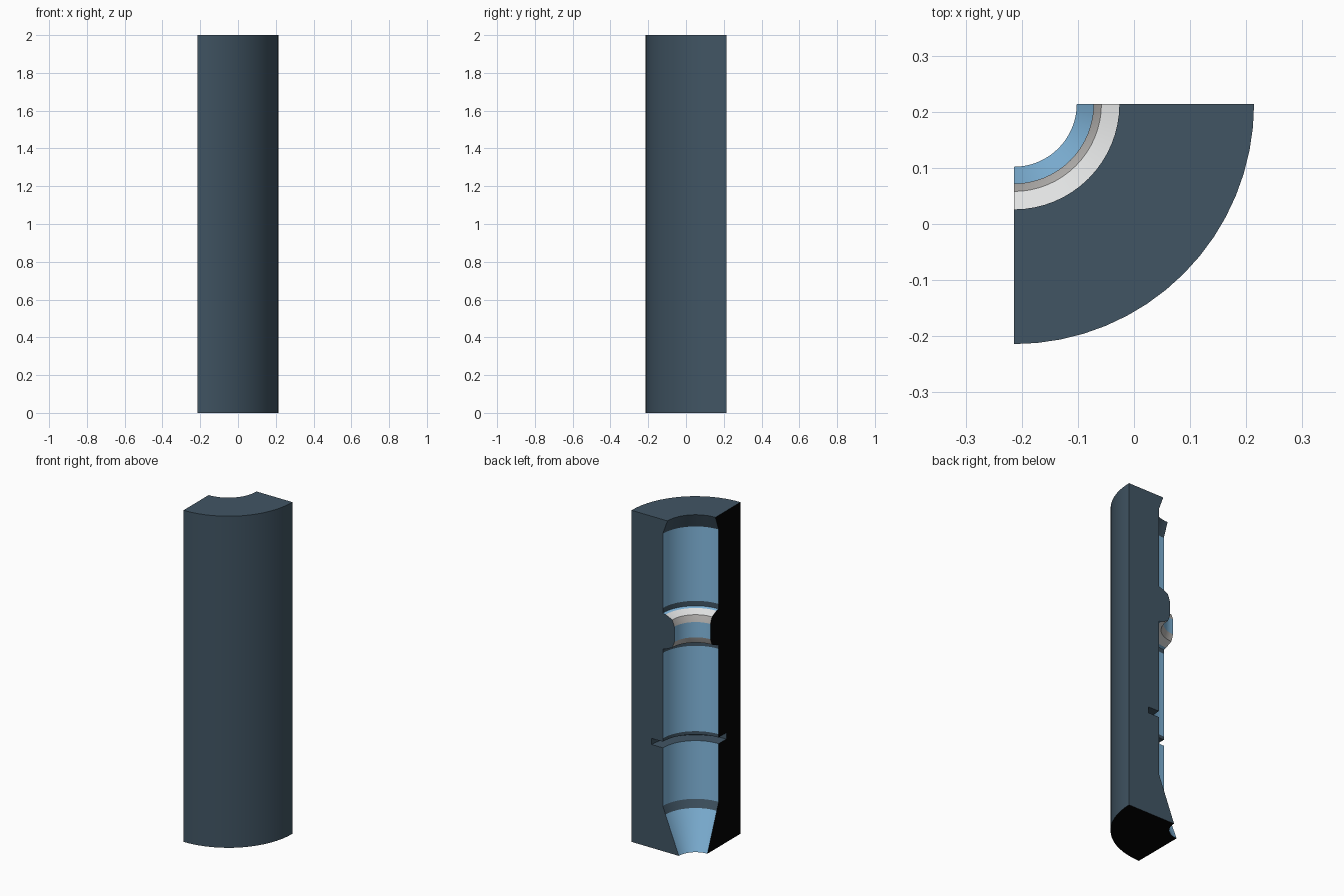
import bpy, bmesh, math

if "Cube" in bpy.data.objects:
    bpy.data.objects.remove(bpy.data.objects["Cube"])

# Materials (linear colours)
def material(name, rgb):
    m = bpy.data.materials.new(name)
    m.diffuse_color = (*rgb, 1)
    m.use_nodes = True
    m.node_tree.nodes["Principled BSDF"].inputs["Base Color"].default_value = m.diffuse_color
    return m

mats = [material("dark_slate", (0.053, 0.091, 0.127)),
        material("sky_blue", (0.235, 0.50, 0.76)),
        material("light_grey", (0.75, 0.76, 0.76)),
        material("mid_grey", (0.49, 0.475, 0.46)),
        material("black", (0.001, 0.001, 0.001))]
SLATE, BLUE, LIGHT, GREY, BLACK = range(5)

R, BORE, THROAT, SEGS = 0.428, 0.219, 0.142, 16

# Upper shoulder of the throat ring; the lower one mirrors it about MID
MID = 1.328
shoulder = [(0.200, 0.104, LIGHT), (0.156, 0.084, GREY), (0.147, 0.062, GREY)]

# Closed profile: radius, height, colour of the strip to the next point
profile = [(R, 0, SLATE), (R, 2, SLATE),
           (0.188, 2, SLATE), (BORE, 1.915, BLUE),           # top lip
           (BORE, 1.466, SLATE), (BORE, 1.436, BLUE)]        # upper bore
profile += [(r, MID + h, c) for r, h, c in shoulder]
profile += [(THROAT, MID + 0.046, BLUE), (THROAT, MID - 0.046, GREY)]
low = [GREY, LIGHT, BLUE]
profile += [(r, MID - h, c) for (r, h, _), c in zip(reversed(shoulder), low)]
profile += [(BORE, 1.22, SLATE), (BORE, 1.195, BLUE),        # lower bore
            (BORE, 0.68, SLATE),
            (BORE, 0.66, SLATE), (0.293, 0.66, SLATE),       # ring groove
            (0.293, 0.623, SLATE), (BORE, 0.623, BLUE),
            (BORE, 0.272, SLATE), (0.201, 0.225, BLUE),      # tapered outlet
            (0.112, 0, BLACK)]                               # underside

# Quarter-turn body, swept about the rear left corner
bm = bmesh.new()
rings = []
for i in range(SEGS + 1):
    a = -math.pi / 2 * (1 - i / SEGS)
    rings.append([bm.verts.new((-R / 2 + r * math.cos(a), R / 2 + r * math.sin(a), z))
                  for r, z, _ in profile])
n = len(profile)
for a, b in zip(rings, rings[1:]):
    for j in range(n):
        k = (j + 1) % n
        f = bm.faces.new((a[j], b[j], b[k], a[k]))
        f.material_index = profile[j][2]

# Flat cut faces: black on the left, slate at the back
caps = [bm.faces.new(rings[0]), bm.faces.new(list(reversed(rings[-1])))]
caps[0].material_index = BLACK
bmesh.ops.recalc_face_normals(bm, faces=bm.faces)
bmesh.ops.triangulate(bm, faces=caps)

mesh = bpy.data.meshes.new("quarter_bored_cylinder")
bm.to_mesh(mesh)
bm.free()
for m in mats:
    mesh.materials.append(m)
obj = bpy.data.objects.new("quarter_bored_cylinder", mesh)
bpy.context.collection.objects.link(obj)
bpy.context.view_layer.objects.active = obj
obj.select_set(True)
bpy.ops.object.shade_smooth_by_angle(angle=math.radians(12))
